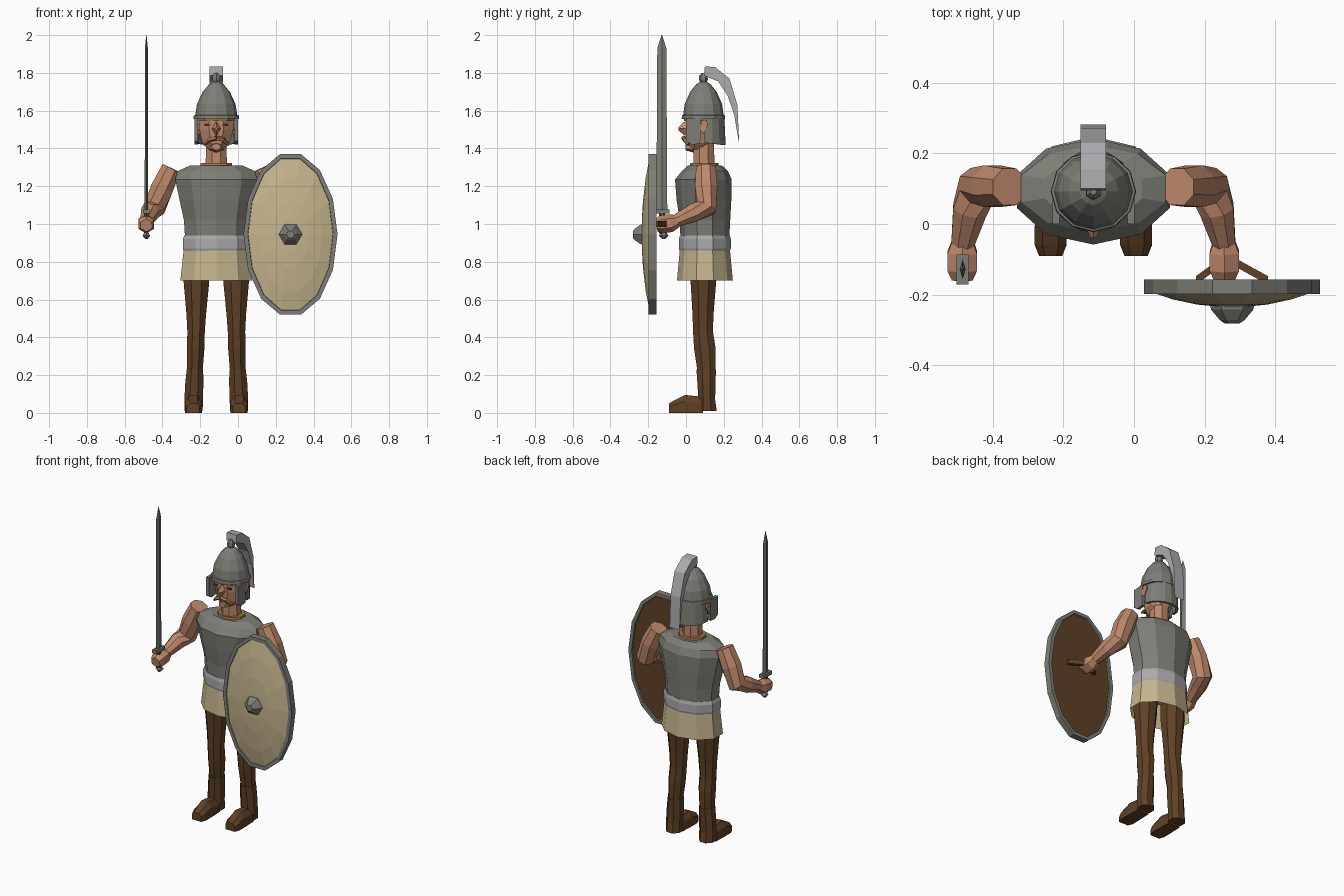
import bpy, bmesh, math
from mathutils import Vector

if "Cube" in bpy.data.objects:
    bpy.data.objects.remove(bpy.data.objects["Cube"])

CX = -0.115  # centre line of the body


def material(name, r, g, b):
    m = bpy.data.materials.new(name)
    m.diffuse_color = (r, g, b, 1)
    m.use_nodes = True
    m.node_tree.nodes["Principled BSDF"].inputs["Base Color"].default_value = m.diffuse_color
    return m


STEEL = material("steel grey", 0.21, 0.21, 0.185)
SILVER = material("light silver", 0.41, 0.41, 0.42)
TAN = material("tan cloth", 0.56, 0.46, 0.27)
SKIN = material("skin", 0.52, 0.25, 0.15)
BROWN = material("brown leather", 0.115, 0.052, 0.018)
GOLD = material("golden brown hair", 0.36, 0.2, 0.055)


def finish(name, bm, mat):
    bmesh.ops.recalc_face_normals(bm, faces=bm.faces[:])
    me = bpy.data.meshes.new(name)
    bm.to_mesh(me)
    bm.free()
    me.materials.append(mat)
    ob = bpy.data.objects.new(name, me)
    bpy.context.collection.objects.link(ob)
    return ob


def skin_rings(name, rings, mat, caps=(True, True), closed=True):
    bm = bmesh.new()
    rows = [[bm.verts.new(p) for p in r] for r in rings]
    n = len(rows[0])
    for a, b in zip(rows, rows[1:]):
        for i in range(n if closed else n - 1):
            j = (i + 1) % n
            bm.faces.new((a[i], a[j], b[j], b[i]))
    if caps[0]:
        bm.faces.new(rows[0])
    if caps[1]:
        bm.faces.new(rows[-1])
    return finish(name, bm, mat)


def loft(name, sections, n, mat, caps=(True, True), phase=0.0):
    """Stack of horizontal ellipses: x, y, z, radius x, radius y."""
    rings = []
    for x, y, z, rx, ry in sections:
        rings.append([(x + rx * math.sin(phase + math.tau * i / n),
                       y - ry * math.cos(phase + math.tau * i / n), z) for i in range(n)])
    return skin_rings(name, rings, mat, caps)


def tube(name, path, n, mat):
    """Round section swept along points: x, y, z, radius."""
    pts = [Vector(p[:3]) for p in path]
    rings = []
    for i, p in enumerate(pts):
        t = (pts[min(i + 1, len(pts) - 1)] - pts[max(i - 1, 0)]).normalized()
        a = Vector((1, 0, 0.01))
        a = (a - t * a.dot(t)).normalized()
        b = t.cross(a)
        rings.append([p + path[i][3] * (a * math.cos(math.tau * (k + .5) / n)
                                        + b * math.sin(math.tau * (k + .5) / n)) for k in range(n)])
    return skin_rings(name, rings, mat)


def facing(name, sections, n, mat, x, z, caps=(True, True), phase=0.0):
    """Stack of ellipses facing the front: y, radius x, radius z."""
    rings = [[(x + rx * math.sin(phase + math.tau * i / n), y,
               z + rz * math.cos(phase + math.tau * i / n)) for i in range(n)]
             for y, rx, rz in sections]
    return skin_rings(name, rings, mat, caps)


def prism(name, yz, x0, x1, mat):
    return skin_rings(name, [[(x, y, z) for y, z in yz] for x in (x0, x1)], mat)


def box(name, x0, x1, y0, y1, z0, z1, mat):
    return prism(name, [(y0, z0), (y1, z0), (y1, z1), (y0, z1)], x0, x1, mat)


# Torso armour, belt and tunic skirt
loft("torso", [(CX, .10, .90, .172, .128), (CX, .10, 1.02, .18, .134),
               (CX, .095, 1.13, .205, .145), (CX, .092, 1.235, .228, .15),
               (CX, .10, 1.28, .215, .122), (CX, .10, 1.31, .145, .09)], 10, STEEL)
loft("belt", [(CX, .10, .855, .181, .132), (CX, .10, .87, .186, .137),
              (CX, .10, .92, .186, .137), (CX, .10, .94, .178, .132)], 10, SILVER)
loft("skirt", [(CX, .10, .70, .2, .148), (CX, .10, .86, .182, .133)], 10, TAN, (False, True))
loft("collar", [(CX, .097, 1.30, .09, .078), (CX, .097, 1.323, .086, .074)], 10, GOLD)

# Neck and head
loft("neck", [(CX, .095, 1.30, .062, .06), (CX, .095, 1.44, .057, .058)], 8, SKIN, phase=math.pi / 8)
loft("head", [(CX, .06, 1.395, .045, .045), (CX, .075, 1.43, .078, .075),
              (CX, .085, 1.50, .098, .09), (CX, .088, 1.58, .1, .092)], 8, SKIN, phase=math.pi / 8)
loft("hair", [(CX, .09, 1.545, .106, .1), (CX, .09, 1.57, .11, .104)], 10, GOLD)
facing("nose", [(.02, .026, .045), (-.012, .021, .034), (-.04, .008, .008)], 4, SKIN, CX, 1.505)
facing("chin", [(.04, .045, .03), (-.002, .026, .018)], 6, SKIN, CX, 1.408)
for s in (-1, 1):
    # Moustache half, drooping outwards
    tube("moustache", [(CX, -.012, 1.455, .013), (CX + s * .035, -.006, 1.447, .013),
                       (CX + s * .066, .012, 1.418, .006)], 5, GOLD)
    box("eye", *sorted((CX + s * .03, CX + s * .062)), .0, .008, 1.521, 1.53, BROWN)
    prism("ear", [(.075, 1.50), (.09, 1.475), (.115, 1.52), (.11, 1.55), (.085, 1.55)],
          CX + s * .085, CX + s * .115, SKIN)
    # Hinged cheek plate
    prism("cheek_guard", [(.0, 1.56), (.0, 1.44), (.03, 1.42), (.075, 1.425), (.08, 1.56)],
          CX + s * .096, CX + s * .116, STEEL)

# Helmet with neck guard, knob and plume
loft("helmet", [(CX, .092, 1.555, .121, .115), (CX, .092, 1.575, .119, .113),
                (CX, .092, 1.577, .111, .107), (CX, .092, 1.635, .102, .099),
                (CX, .092, 1.70, .072, .07), (CX, .092, 1.74, .038, .038),
                (CX, .092, 1.755, .014, .014)], 12, STEEL)
guard = []
for rx, ry, z in ((.107, .105, 1.565), (.112, .112, 1.43), (.096, .097, 1.43), (.092, .09, 1.565)):
    guard.append([(CX + rx * math.cos(math.pi * k / 8), .098 + ry * math.sin(math.pi * k / 8),
                   z - (.012 * math.sin(math.pi * k / 8) if z < 1.5 else 0)) for k in range(9)])
skin_rings("neck_guard", guard + guard[:1], STEEL, (False, False), closed=False)
loft("helmet_knob", [(CX, .092, 1.74, .013, .013), (CX, .092, 1.765, .024, .024),
                     (CX, .092, 1.785, .022, .022), (CX, .092, 1.80, .01, .01)], 6, STEEL)
prism("plume", [(.095, 1.785), (.10, 1.835), (.155, 1.83), (.23, 1.77), (.272, 1.63),
                (.282, 1.42), (.255, 1.58), (.22, 1.68), (.17, 1.755)], CX - .036, CX + .036, SILVER)

# Mirrored limbs
for s in (-1, 1):
    tube("arm", [(CX + s * .237, .105, 1.295, .056), (CX + s * .287, .107, 1.19, .064),
                 (CX + s * .327, .105, 1.085, .06), (CX + s * .35, .04, 1.06, .052),
                 (CX + s * .37, -.055, 1.015, .035)], 8, SKIN)
    tube("hand", [(CX + s * .37, -.045, 1.015, .033), (CX + s * .371, -.08, 1.005, .048),
                  (CX + s * .371, -.13, .998, .048), (CX + s * .371, -.157, .993, .034)], 6, SKIN)
    loft("leg", [(CX + s * .105, .095, .80, .075, .074), (CX + s * .105, .092, .69, .073, .073),
                 (CX + s * .106, .09, .52, .056, .06), (CX + s * .107, .09, .43, .05, .057),
                 (CX + s * .109, .10, .34, .05, .062), (CX + s * .114, .11, .20, .043, .05)],
         8, BROWN, phase=math.pi / 8)
    loft("boot", [(CX + s * .12, .112, .01, .052, .055), (CX + s * .12, .11, .07, .053, .048),
                  (CX + s * .116, .108, .16, .052, .052), (CX + s * .113, .107, .23, .047, .056)],
         8, BROWN, phase=math.pi / 8)
    # Foot tapering towards the toe
    fx = CX + s * .121
    skin_rings("foot", [[(fx - w, y, 0), (fx + w, y, 0), (fx + w, y, h * .65),
                         (fx + w * .5, y, h), (fx - w * .5, y, h), (fx - w, y, h * .65)]
                        for y, w, h in ((-.09, .033, .05), (-.06, .045, .068),
                                        (-.005, .045, .095), (.09, .042, .085))], BROWN)

# Sword held upright
SX, SY = CX - .37, -.128
loft("sword_blade", [(SX, SY, 1.06, .009, .029), (SX, SY, 1.93, .008, .024),
                     (SX, SY, 2.0, .001, .002)], 4, STEEL)
box("sword_guard", SX - .017, SX + .017, SY - .043, SY + .041, 1.055, 1.078, STEEL)
loft("sword_grip", [(SX, SY, .95, .014, .016), (SX, SY, 1.06, .014, .016)], 6, BROWN)
loft("sword_pommel", [(SX, SY + .01, .92, .008, .008), (SX, SY + .01, .938, .023, .025),
                      (SX, SY + .01, .958, .012, .014)], 6, STEEL)

# Oval shield: rim, domed face, wooden back, boss and handle
HX, HZ, N = .278, .945, 14
PH = math.pi / N
facing("shield_rim", [(-.168, .222, .41), (-.157, .226, .414), (-.157, .249, .436), (-.198, .249, .436),
                      (-.198, .226, .412), (-.19, .222, .408)], N, STEEL, HX, HZ, (False, False), PH)
facing("shield_face", [(-.193, .228, .414), (-.213, .17, .31), (-.228, .1, .18), (-.233, .05, .09)],
       N, TAN, HX, HZ, (False, True), PH)
facing("shield_back", [(-.165, .228, .416), (-.185, .228, .416)], N, BROWN, HX, HZ, phase=PH)
facing("shield_boss", [(-.222, .064, .063), (-.242, .06, .059), (-.272, .035, .034), (-.281, .022, .022)],
       6, STEEL, HX, HZ, phase=math.pi / 6)
handle = [(.175, -.162), (.235, -.118), (.30, -.118), (.38, -.162)]
skin_rings("shield_handle", [[(x, y - .01, .985), (x, y + .014, .985), (x, y + .014, 1.015),
                              (x, y - .01, 1.015)] for x, y in handle], BROWN)
